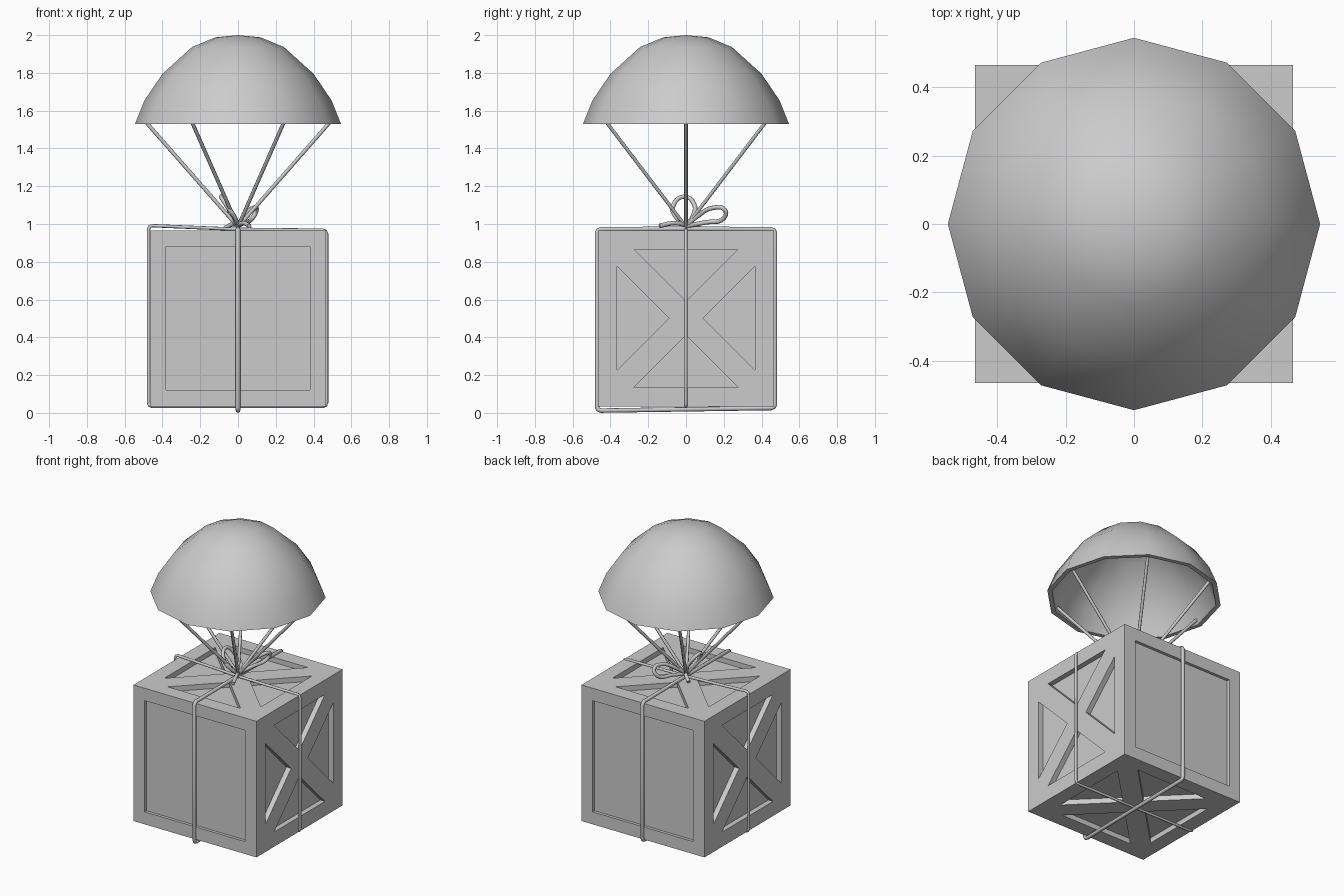
import bpy, bmesh
from math import cos, sin, pi, radians
from mathutils import Vector, Matrix

if "Cube" in bpy.data.objects:
    bpy.data.objects.remove(bpy.data.objects["Cube"])

CZ = 0.5       # crate centre height
H = 0.465      # crate half size


def new_object(name, bm):
    bmesh.ops.recalc_face_normals(bm, faces=bm.faces)
    mesh = bpy.data.meshes.new(name)
    bm.to_mesh(mesh)
    bm.free()
    ob = bpy.data.objects.new(name, mesh)
    bpy.context.collection.objects.link(ob)
    return ob


def select_only(ob):
    bpy.ops.object.select_all(action='DESELECT')
    ob.select_set(True)
    bpy.context.view_layer.objects.active = ob


def smooth(ob, angle):
    select_only(ob)
    bpy.ops.object.shade_smooth_by_angle(angle=radians(angle))


def prism(bm, outline, depth, rot):
    """Prism sunk into the local +z crate side, then turned to its side."""
    rings = [[bm.verts.new(rot @ Vector((x, y, z)) + Vector((0, 0, CZ)))
              for x, y in outline] for z in (H - depth, H + 0.1)]
    bm.faces.new(rings[0][::-1])
    bm.faces.new(rings[1])
    n = len(outline)
    for i in range(n):
        j = (i + 1) % n
        bm.faces.new((rings[0][i], rings[0][j], rings[1][j], rings[1][i]))


def rope(name, points, radius, closed=False, kind='POLY'):
    cu = bpy.data.curves.new(name, 'CURVE')
    cu.dimensions = '3D'
    cu.bevel_depth = radius
    cu.bevel_resolution = 2
    cu.resolution_u = 6
    cu.use_fill_caps = True
    sp = cu.splines.new(kind)
    if kind == 'BEZIER':
        sp.bezier_points.add(len(points) - 1)
        for bp, p in zip(sp.bezier_points, points):
            bp.co = p
            bp.handle_left_type = bp.handle_right_type = 'AUTO'
    else:
        sp.points.add(len(points) - 1)
        for sp_pt, p in zip(sp.points, points):
            sp_pt.co = (*p, 1)
    sp.use_cyclic_u = closed
    ob = bpy.data.objects.new(name, cu)
    bpy.context.collection.objects.link(ob)
    select_only(ob)
    bpy.ops.object.convert(target='MESH')
    smooth(ob, 50)
    return ob


def rounded(corners, r=0.02):
    """Cut each corner of a closed path into a short three-point bend."""
    pts = []
    for i, c in enumerate(corners):
        c = Vector(c)
        a = (Vector(corners[i - 1]) - c).normalized() * r
        b = (Vector(corners[(i + 1) % len(corners)]) - c).normalized() * r
        pts += [c + a, c + (a + b) * 0.29, c + b]
    return pts


# Crate body
bm = bmesh.new()
bmesh.ops.create_cube(bm, size=2 * H, matrix=Matrix.Translation((0, 0, CZ)))
crate = new_object("crate", bm)

# Recesses: triangles between the cross braces, plain panels front and back
bm = bmesh.new()
triangle = [(-0.275, -0.365), (0.275, -0.365), (0, -0.09)]
square = [(-0.38, -0.38), (0.38, -0.38), (0.38, 0.38), (-0.38, 0.38)]
for side in range(4):
    rot = Matrix.Rotation(side * pi / 2, 3, 'Y')
    for k in range(4):
        c, s = round(cos(k * pi / 2)), round(sin(k * pi / 2))
        prism(bm, [(c * x - s * y, s * x + c * y) for x, y in triangle], 0.035, rot)
for sign in (1, -1):
    prism(bm, square, 0.02, Matrix.Rotation(sign * pi / 2, 3, 'X'))
cutter = new_object("recess_cutter", bm)
cutter.hide_render = True
mod = crate.modifiers.new("recesses", 'BOOLEAN')
mod.operation = 'DIFFERENCE'
mod.solver = 'EXACT'
mod.object = cutter
select_only(crate)
bpy.ops.object.modifier_apply(modifier=mod.name)
bpy.data.objects.remove(cutter)

# Parachute canopy: twelve-sided thick dome
outer = [(0, 2.0), (0.12, 1.988), (0.243, 1.937), (0.40, 1.795), (0.495, 1.655), (0.545, 1.53)]
inner = [(0.515, 1.53), (0.467, 1.645), (0.377, 1.773), (0.228, 1.91), (0.113, 1.958), (0, 1.97)]
bm = bmesh.new()
vs = [bm.verts.new((r, 0, z)) for r, z in outer + inner]
edges = [bm.edges.new(p) for p in zip(vs, vs[1:])]
bmesh.ops.spin(bm, geom=vs + edges, cent=(0, 0, 0), axis=(0, 0, 1),
               angle=2 * pi, steps=12, use_duplicate=False)
bmesh.ops.remove_doubles(bm, verts=bm.verts, dist=0.0005)
smooth(new_object("canopy", bm), 40)

# Suspension lines
for i in range(6):
    a = i * pi / 3
    rope(f"line_{i + 1}", [(0, 0, 0.985), (0.505 * cos(a), 0.505 * sin(a), 1.56)], 0.01)

# Straps round the crate
rope("strap_front_back", rounded([(0, -0.471, 0.012), (0, 0.471, 0.026),
                                  (0, 0.471, 0.972), (0, 0, 0.975), (0, -0.471, 0.972)]),
     0.012, True)
rope("strap_sides", rounded([(-0.474, 0, 0.034), (0.469, 0, 0.034), (0.469, 0, 0.967),
                             (0, 0, 0.972), (-0.474, 0, 0.992)]), 0.009, True)

# Bow with two loops and two tails
rope("bow_loop_small", [(0, 0, 0.99), (-0.02, -0.055, 1.04), (-0.055, -0.07, 1.09),
                        (-0.09, -0.01, 1.145), (-0.06, 0.045, 1.10),
                        (-0.03, 0.035, 1.04), (0, 0, 0.99)], 0.012, kind='BEZIER')
rope("bow_loop_large", [(0, 0, 0.99), (0.03, 0.06, 1.04), (0.08, 0.14, 1.085),
                        (0.098, 0.205, 1.075), (0.075, 0.20, 1.03),
                        (0.035, 0.10, 1.008), (0, 0, 0.99)], 0.012, kind='BEZIER')
rope("bow_tail_front", [(0, 0, 0.995), (0.03, -0.06, 1.005), (0.06, -0.14, 0.99)],
     0.012, kind='BEZIER')
rope("bow_tail_back", [(0, 0, 0.995), (-0.03, 0.04, 0.998), (-0.07, 0.07, 0.978)],
     0.012, kind='BEZIER')
